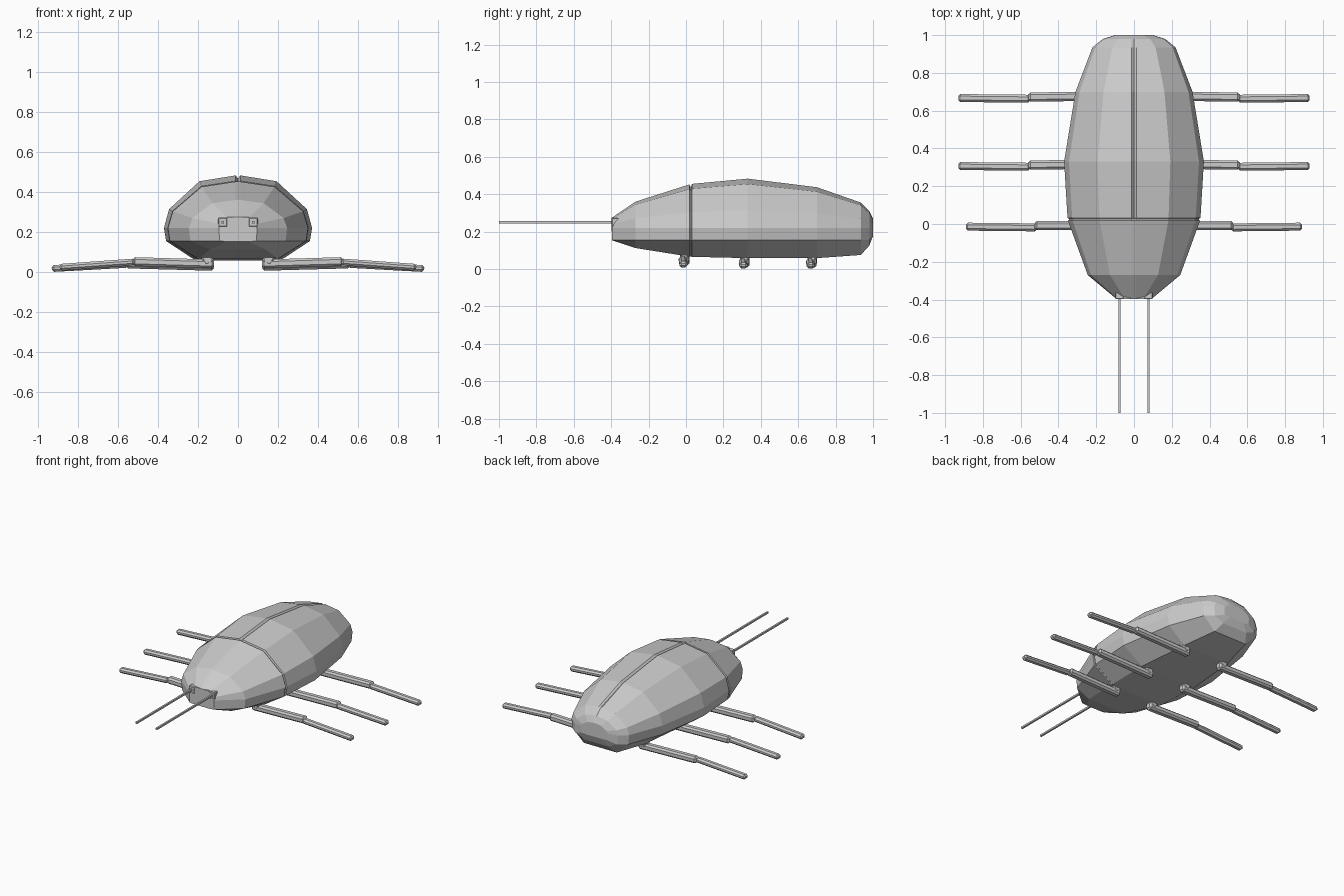
import bpy, bmesh
from mathutils import Vector, Matrix

if "Cube" in bpy.data.objects:
    bpy.data.objects.remove(bpy.data.objects["Cube"])


def finish(bm, name, mirror=True):
    bmesh.ops.recalc_face_normals(bm, faces=bm.faces[:])
    me = bpy.data.meshes.new(name)
    bm.to_mesh(me)
    bm.free()
    ob = bpy.data.objects.new(name, me)
    bpy.context.collection.objects.link(ob)
    if mirror:
        m = ob.modifiers.new("mirror", 'MIRROR')
        m.merge_threshold = 0.0005
    return ob


def bar(bm, a, b, width, height, bevel):
    """Bevelled box running from a to b."""
    a, b = Vector(a), Vector(b)
    d = b - a
    part = bmesh.new()
    bmesh.ops.create_cube(part, size=1)
    bmesh.ops.scale(part, vec=(d.length, width, height), verts=part.verts[:])
    if bevel:
        bmesh.ops.bevel(part, geom=part.edges[:], offset=bevel, segments=1,
                        affect='EDGES', profile=0.5)
    x = d.normalized()
    y = Vector((0, 0, 1)).cross(x).normalized()
    z = x.cross(y)
    rot = Matrix((x, y, z)).transposed().to_4x4()
    part.transform(Matrix.Translation((a + b) / 2) @ rot)
    tmp = bpy.data.meshes.new("tmp")
    part.to_mesh(tmp)
    part.free()
    bm.from_mesh(tmp)
    bpy.data.meshes.remove(tmp)


# Body shell: half cross-sections lofted from head to tail
def section(w, top, bot, groove):
    mid = 0.22 if bot < 0.16 else (top + bot) / 2
    low = max(0.155, bot + 0.003)
    return [(0, top - groove), (min(0.012, w * 0.1), top),
            (w * 0.52, top - (top - mid) * 0.11),
            (w * 0.93, mid + (top - mid) * 0.36),
            (w, mid), (w * 0.97, low), (w * 0.57, bot), (0, bot)]


# y, half width, top, bottom, depth of the wing-case seam
rings = [(-0.395, 0.095, 0.275, 0.153, 0),
         (-0.27, 0.245, 0.36, 0.112, 0),
         (0.018, 0.35, 0.452, 0.066, 0),
         (0.022, 0.345, 0.442, 0.066, 0),
         (0.028, 0.345, 0.442, 0.066, 0.008),
         (0.032, 0.352, 0.455, 0.065, 0.012),
         (0.33, 0.37, 0.483, 0.058, 0.014),
         (0.70, 0.31, 0.437, 0.058, 0.012),
         (0.935, 0.22, 0.355, 0.075, 0.008),
         (0.98, 0.165, 0.31, 0.125, 0.004),
         (1.0, 0.10, 0.27, 0.175, 0)]
bm = bmesh.new()
loops = [[bm.verts.new((x, y, z)) for x, z in section(w, t, b, g)]
         for y, w, t, b, g in rings]
for p, q in zip(loops, loops[1:]):
    for i in range(len(p) - 1):
        bm.faces.new((p[i], p[i + 1], q[i + 1], q[i]))
bm.faces.new(loops[0])
bm.faces.new(loops[-1])
# centre wall lets normals orient reliably, then it is removed
rim = [l[0] for l in loops] + [l[-1] for l in reversed(loops)]
wall = bm.faces.new(rim)
bmesh.ops.recalc_face_normals(bm, faces=bm.faces[:])
me_faces = [wall]
bmesh.ops.delete(bm, geom=me_faces, context='FACES_ONLY')
finish(bm, "body_shell")

# Mouth plate
bm = bmesh.new()
bar(bm, (-0.055, -0.385, 0.238), (0.055, -0.385, 0.238), 0.024, 0.075, 0)
finish(bm, "mouth_plate", False)

# Antenna sockets and antennae
bm = bmesh.new()
bar(bm, (0.076, -0.36, 0.25), (0.076, -0.398, 0.25), 0.046, 0.046, 0.004)
finish(bm, "antenna_socket")
bm = bmesh.new()
bar(bm, (0.077, -0.38, 0.25), (0.077, -1.0, 0.25), 0.012, 0.012, 0)
finish(bm, "antenna")

# Legs: hip, upper and lower segment
for name, y, knee, tip, dz in (("front", -0.006, 0.525, 0.89, 0.012),
                               ("middle", 0.315, 0.56, 0.93, 0.0),
                               ("rear", 0.675, 0.56, 0.93, 0.0)):
    bm = bmesh.new()
    bar(bm, (0.14, y, 0.03 + dz), (0.17, y, 0.085 + dz), 0.05, 0.05, 0.008)
    bar(bm, (0.12, y, 0.029 + dz), (knee, y - 0.002, 0.041 + dz),
        0.048, 0.044, 0.011)
    bar(bm, (knee - 0.01, y - 0.012, 0.039 + dz), (tip, y - 0.008, 0.018 + dz / 2),
        0.042, 0.034, 0.011)
    finish(bm, name + "_leg")
